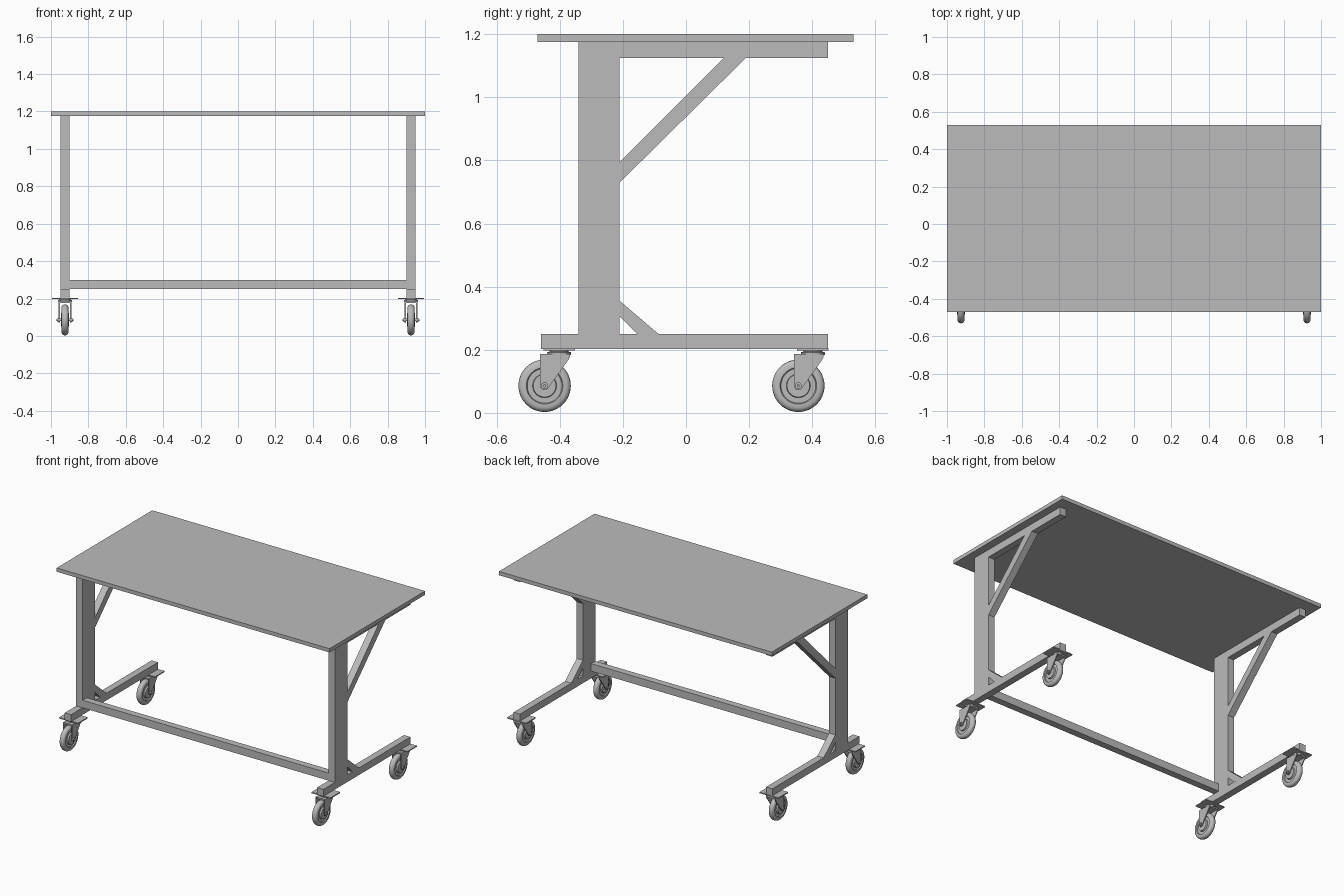
import bpy, bmesh, math
from mathutils import Matrix, Vector

cube = bpy.data.objects.get("Cube")
if cube:
    bpy.data.objects.remove(cube, do_unlink=True)

grey = bpy.data.materials.new("plain grey")
grey.use_nodes = True
COLOUR = (0.5, 0.5, 0.5, 1)
grey.diffuse_color = COLOUR
grey.node_tree.nodes["Principled BSDF"].inputs["Base Color"].default_value = COLOUR


def finish(name, bm, smooth=False):
    bmesh.ops.recalc_face_normals(bm, faces=bm.faces)
    mesh = bpy.data.meshes.new(name)
    bm.to_mesh(mesh)
    bm.free()
    mesh.materials.append(grey)
    if smooth:
        mesh.shade_smooth()
        mesh.set_sharp_from_angle(angle=math.radians(35))
    obj = bpy.data.objects.new(name, mesh)
    bpy.context.collection.objects.link(obj)
    return obj


def prism(name, outline, x0, x1, smooth=False):
    """Extrude a (y, z) outline from x0 to x1."""
    bm = bmesh.new()
    face = bm.faces.new([bm.verts.new((x0, y, z)) for y, z in outline])
    new = bmesh.ops.extrude_face_region(bm, geom=[face])["geom"]
    verts = [v for v in new if isinstance(v, bmesh.types.BMVert)]
    bmesh.ops.translate(bm, verts=verts, vec=(x1 - x0, 0, 0))
    return finish(name, bm, smooth)


def box(name, x0, x1, y0, y1, z0, z1):
    return prism(name, [(y0, z0), (y1, z0), (y1, z1), (y0, z1)], x0, x1)


def lathe(name, profile, centre, axis, steps=40):
    """Turn a (radius, offset) profile about the x or z axis."""
    bm = bmesh.new()
    place = (lambda r, h: (h, 0, r)) if axis == "x" else (lambda r, h: (r, 0, h))
    turn = (1, 0, 0) if axis == "x" else (0, 0, 1)
    verts = [bm.verts.new(place(r, h)) for r, h in profile]
    edges = [bm.edges.new(pair) for pair in zip(verts, verts[1:])]
    bmesh.ops.spin(bm, geom=verts + edges, cent=(0, 0, 0), axis=turn,
                   angle=math.tau, steps=steps)
    bmesh.ops.remove_doubles(bm, verts=bm.verts, dist=1e-5)
    bmesh.ops.transform(bm, matrix=Matrix.Translation(Vector(centre)), verts=bm.verts)
    return finish(name, bm, True)


AXLE_Z = 0.086
HALF_WHEEL = [(0, 0.022), (0.036, 0.022), (0.038, 0.012), (0.055, 0.012),
              (0.058, 0.018), (0.07, 0.018), (0.078, 0.014), (0.082, 0.007)]
WHEEL = HALF_WHEEL + [(0.083, 0)] + [(r, -h) for r, h in reversed(HALF_WHEEL)]


def caster(tag, x, y):
    """Swivel caster: y is the swivel centre, the wheel trails to the front."""
    axle_y = y - 0.046
    # mounting plate and swivel bearing
    box(tag + "_caster_plate", x - 0.07, x + 0.07, y - 0.05, y + 0.05, 0.197, 0.204)
    lathe(tag + "_caster_swivel",
          [(0, 0.2), (0.03, 0.2), (0.03, 0.194), (0.038, 0.192), (0.038, 0.184), (0, 0.184)],
          (x, y, 0), "z", 32)
    # fork crown and two legs rounded about the axle
    box(tag + "_fork_crown", x - 0.034, x + 0.034, axle_y - 0.012, y + 0.034, 0.176, 0.186)
    arc = [(axle_y + 0.014 * math.cos(a), AXLE_Z + 0.014 * math.sin(a))
           for a in (math.pi + math.radians(150) * i / 10 for i in range(11))]
    leg = arc + [(y + 0.032, 0.172), (y + 0.032, 0.186), (axle_y - 0.014, 0.186)]
    for s in (-1, 1):
        prism(tag + "_fork_leg", leg, x + s * 0.028, x + s * 0.034, True)
    # wheel and axle bolt
    lathe(tag + "_wheel", WHEEL, (x, axle_y, AXLE_Z), "x", 48)
    bolt = [(0, 0.046), (0.005, 0.046), (0.005, 0.041), (0.011, 0.041), (0.011, 0.034),
            (0.007, 0.034), (0.007, -0.034), (0.011, -0.034), (0.011, -0.041),
            (0.005, -0.041), (0.005, -0.046), (0, -0.046)]
    lathe(tag + "_axle", bolt, (x, axle_y, AXLE_Z), "x", 16)


# table top and lower cross bar
box("table_top", -1, 1, -0.47, 0.53, 1.175, 1.2)
box("cross_bar", -0.902, 0.902, -0.34, -0.295, 0.25, 0.30)

# two end frames
for side, s in (("left", 1), ("right", -1)):
    inner, outer = s * 0.902, s * 0.948
    box(side + "_post", inner, outer, -0.34, -0.21, 0.25, 1.175)
    box(side + "_top_arm", inner, outer, -0.21, 0.45, 1.125, 1.175)
    box(side + "_foot", inner, outer, -0.46, 0.45, 0.203, 0.25)
    prism(side + "_upper_brace",
          [(-0.21, 0.73), (0.19, 1.125), (0.12, 1.125), (-0.21, 0.795)], inner, outer)
    prism(side + "_lower_brace",
          [(-0.21, 0.305), (-0.155, 0.25), (-0.087, 0.25), (-0.21, 0.355)], inner, outer)
    for end, y in (("front", -0.402), ("back", 0.402)):
        caster(side + "_" + end, s * 0.925, y)
